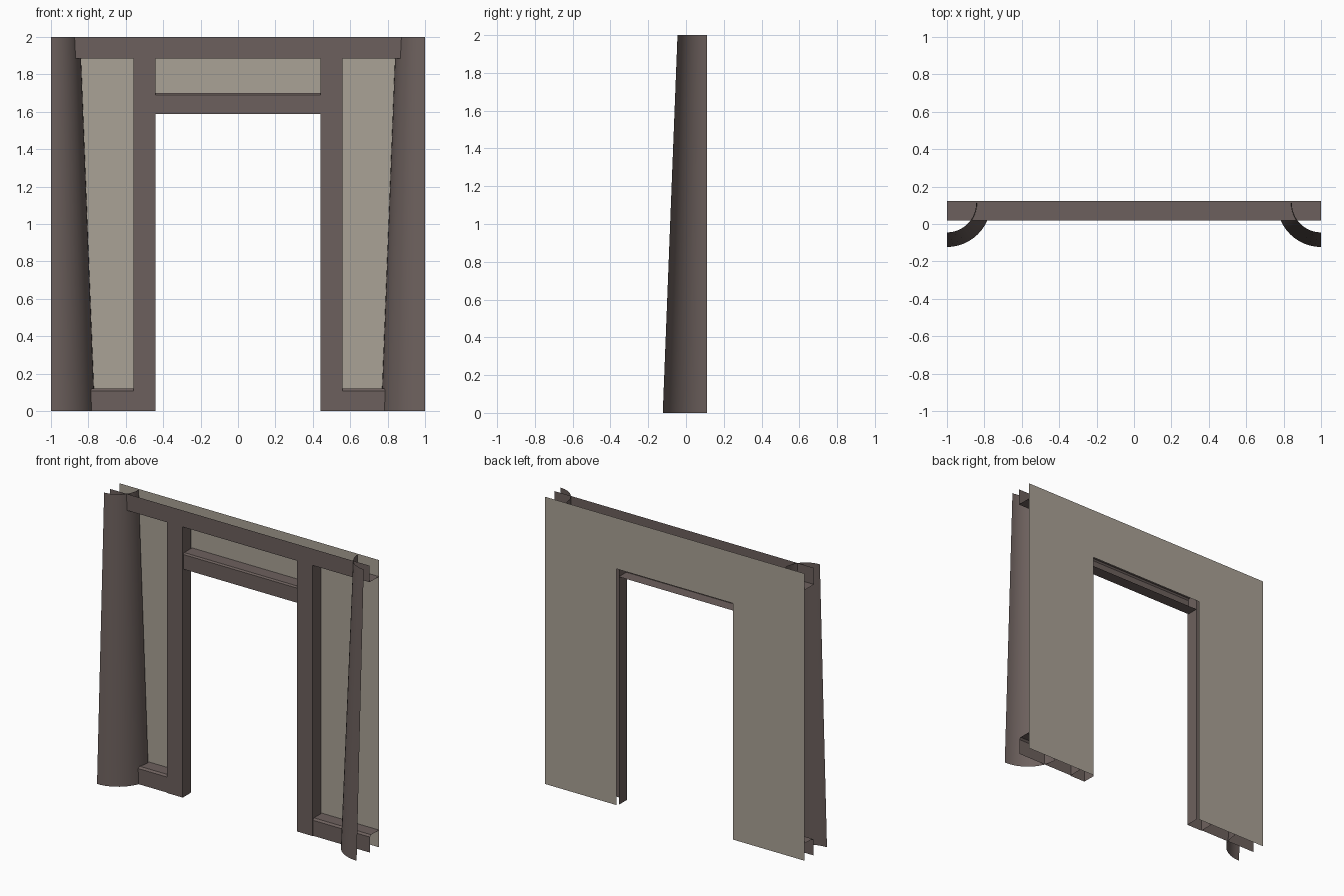
import bpy, bmesh, math

if "Cube" in bpy.data.objects:
    bpy.data.objects.remove(bpy.data.objects["Cube"])


def material(name, rgb):
    m = bpy.data.materials.new(name)
    m.diffuse_color = (*rgb, 1)
    m.use_nodes = True
    m.node_tree.nodes["Principled BSDF"].inputs["Base Color"].default_value = m.diffuse_color
    return m


WOOD = material("dark brown wood", (0.152, 0.118, 0.110))
PLASTER = material("warm grey plaster", (0.402, 0.360, 0.305))

BACK = 0.123      # wall plane
FRONT = 0.02      # front plane of the frame
TOP = 2.0
BEAM_Z = 1.885    # underside of the top beam


def add_object(name, bm, mat):
    mesh = bpy.data.meshes.new(name)
    bm.to_mesh(mesh)
    bm.free()
    mesh.materials.append(mat)
    ob = bpy.data.objects.new(name, mesh)
    bpy.context.collection.objects.link(ob)
    return ob


def loft(name, start, end, mat, smooth=False):
    """Open sheet between two matching rows of points."""
    bm = bmesh.new()
    a = [bm.verts.new(p) for p in start]
    b = [bm.verts.new(p) for p in end]
    for i in range(len(a) - 1):
        f = bm.faces.new((a[i], a[i + 1], b[i + 1], b[i]))
        f.smooth = smooth
    return add_object(name, bm, mat)


def rail(name, profile, x0, x1):
    """Profile of (y, z) points swept along x."""
    return loft(name, [(x1, y, z) for y, z in profile],
                [(x0, y, z) for y, z in profile], WOOD)


# Back wall: a flat sheet with a doorway left open
bm = bmesh.new()
xs, zs = (-1, -0.45, 0.45, 1), (0, 1.645, BEAM_Z, TOP)
grid = [[bm.verts.new((x, BACK, z)) for x in xs] for z in zs]
for r in range(3):
    for c in range(3):
        if (r, c) != (0, 1):
            bm.faces.new((grid[r][c], grid[r + 1][c],
                          grid[r + 1][c + 1], grid[r][c + 1]))
bmesh.ops.delete(bm, geom=[v for v in bm.verts if not v.link_faces],
                 context='VERTS')
bmesh.ops.dissolve_limit(bm, angle_limit=0.01, verts=bm.verts, edges=bm.edges)
bmesh.ops.triangulate(bm, faces=bm.faces)
add_object("back_wall", bm, PLASTER)

# Top beam: front and underside only, open above and at the ends
rail("top_beam", [(FRONT, TOP), (FRONT, BEAM_Z), (BACK, BEAM_Z)], -1, 1)

# Lintel across the doorway, with a chamfered top edge
rail("lintel", [(BACK, 1.70), (0.037, 1.70), (0.028, 1.69),
                (0.028, 1.588), (0.111, 1.588)], -0.44, 0.44)

SEG = 12
for side, s in (("left", -1), ("right", 1)):
    # Door post: front and both sides
    post = [(s * 0.56, 0.111), (s * 0.56, FRONT),
            (s * 0.44, FRONT), (s * 0.44, 0.111)]
    if s > 0:
        post.reverse()
    loft(side + "_door_post", [(x, y, 0) for x, y in post],
         [(x, y, BEAM_Z) for x, y in post], WOOD)

    # Base board with a chamfered top edge
    x0, x1 = sorted((s * 0.56, s * 1.0))
    rail(side + "_base_board", [(BACK, 0.12), (0.037, 0.12),
                                (0.025, 0.108), (0.025, 0)], x0, x1)

    # Tapered quarter-round corner column
    def arc(r, z):
        pts = []
        for i in range(SEG + 1):
            t = math.pi / 2 * i / SEG
            pts.append((s * (1 - r * math.sin(t)), 0.111 - r * math.cos(t), z))
        return pts if s < 0 else pts[::-1]

    loft(side + "_column", arc(0.234, 0), arc(0.156, TOP), WOOD, True)
